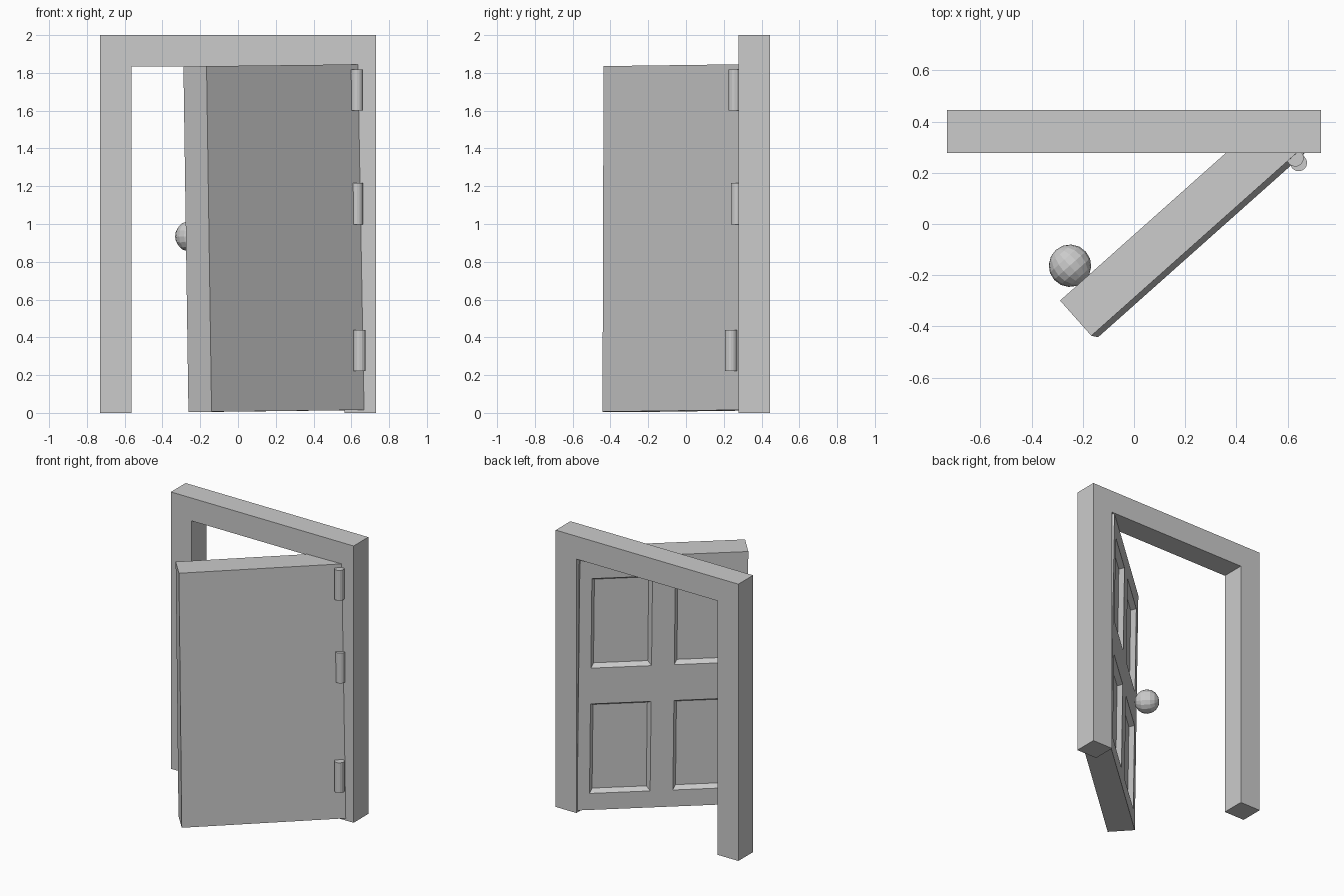
import bpy, bmesh
from mathutils import Vector, Matrix

if "Cube" in bpy.data.objects:
    bpy.data.objects.remove(bpy.data.objects["Cube"], do_unlink=True)

COLOR = (0.6, 0.6, 0.6, 1)
grey = bpy.data.materials.new("plain_grey")
grey.use_nodes = True
grey.diffuse_color = COLOR
grey.node_tree.nodes["Principled BSDF"].inputs["Base Color"].default_value = COLOR


def finish(bm, name, matrix=Matrix()):
    """Turn a bmesh into a named grey object."""
    bmesh.ops.recalc_face_normals(bm, faces=bm.faces)
    mesh = bpy.data.meshes.new(name)
    bm.to_mesh(mesh)
    bm.free()
    mesh.materials.append(grey)
    obj = bpy.data.objects.new(name, mesh)
    obj.matrix_world = matrix
    bpy.context.scene.collection.objects.link(obj)
    return obj


# Door frame: an upside-down U profile extruded backwards
OUTER, INNER, TOP, LINTEL = 0.73, 0.565, 2.0, 1.835
half = [(OUTER, 0), (OUTER, TOP)], [(INNER, LINTEL), (INNER, 0)]
profile = ([(-x, z) for x, z in half[0]] + half[0][::-1]
           + half[1][::-1] + [(-x, z) for x, z in half[1]])
bm = bmesh.new()
face = bm.faces.new([bm.verts.new((x, 0.277, z)) for x, z in profile])
ext = bmesh.ops.extrude_face_region(bm, geom=[face])["geom"]
bmesh.ops.translate(bm, vec=(0, 0.168, 0),
                    verts=[g for g in ext if isinstance(g, bmesh.types.BMVert)])
finish(bm, "door_frame")

# Door axes: swung open and sagging slightly
up = Vector((-0.0145, 0.003, 1)).normalized()
along = Vector((0.747, 0.665, 0))
along = (along - up * along.dot(up)).normalized()
normal = up.cross(along)
door_matrix = Matrix((along, normal, up)).transposed().to_4x4()
door_matrix.translation = (-0.14, -0.442, 0.006)

# Door leaf: a slab with four bevelled panels sunk into its back
WIDTH, THICK, HEIGHT = 1.11, 0.184, 1.83
cuts_x = (0.08, 0.48, 0.63, 1.03)
cuts_z = (0.12, 0.77, 1.03, 1.68)
bm = bmesh.new()
bmesh.ops.create_cube(bm, size=1)
bmesh.ops.translate(bm, verts=bm.verts, vec=(0.5, 0.5, 0.5))
bmesh.ops.scale(bm, verts=bm.verts, vec=(WIDTH, THICK, HEIGHT))
for axis, cuts in ((Vector((1, 0, 0)), cuts_x), (Vector((0, 0, 1)), cuts_z)):
    for c in cuts:
        bmesh.ops.bisect_plane(bm, geom=bm.verts[:] + bm.edges[:] + bm.faces[:],
                               plane_co=axis * c, plane_no=axis)
bm.normal_update()


def in_panel(value, cuts):
    return cuts[0] < value < cuts[1] or cuts[2] < value < cuts[3]


panels = []
for f in bm.faces:
    c = f.calc_center_median()
    if f.normal.y > 0.9 and in_panel(c.x, cuts_x) and in_panel(c.z, cuts_z):
        panels.append(f)
bmesh.ops.inset_individual(bm, faces=panels, thickness=0.03, depth=-0.035)
finish(bm, "door_leaf", door_matrix)

# Round knob on the back of the door
bm = bmesh.new()
bmesh.ops.create_uvsphere(bm, u_segments=16, v_segments=8, radius=0.083)
knob_turn = Matrix((along, -up, normal)).transposed().to_4x4()
finish(bm, "door_knob", Matrix.Translation((-0.25, -0.163, 0.935)) @ knob_turn)

# Three barrel hinges
for name, x, y, z in (("top_hinge", 0.63, 0.257, 1.71),
                      ("middle_hinge", 0.63, 0.27, 1.107),
                      ("bottom_hinge", 0.643, 0.239, 0.33)):
    bm = bmesh.new()
    bmesh.ops.create_cone(bm, cap_ends=True, segments=16, radius1=0.033,
                          radius2=0.033, depth=0.218)
    finish(bm, name, Matrix.Translation((x, y, z)))
